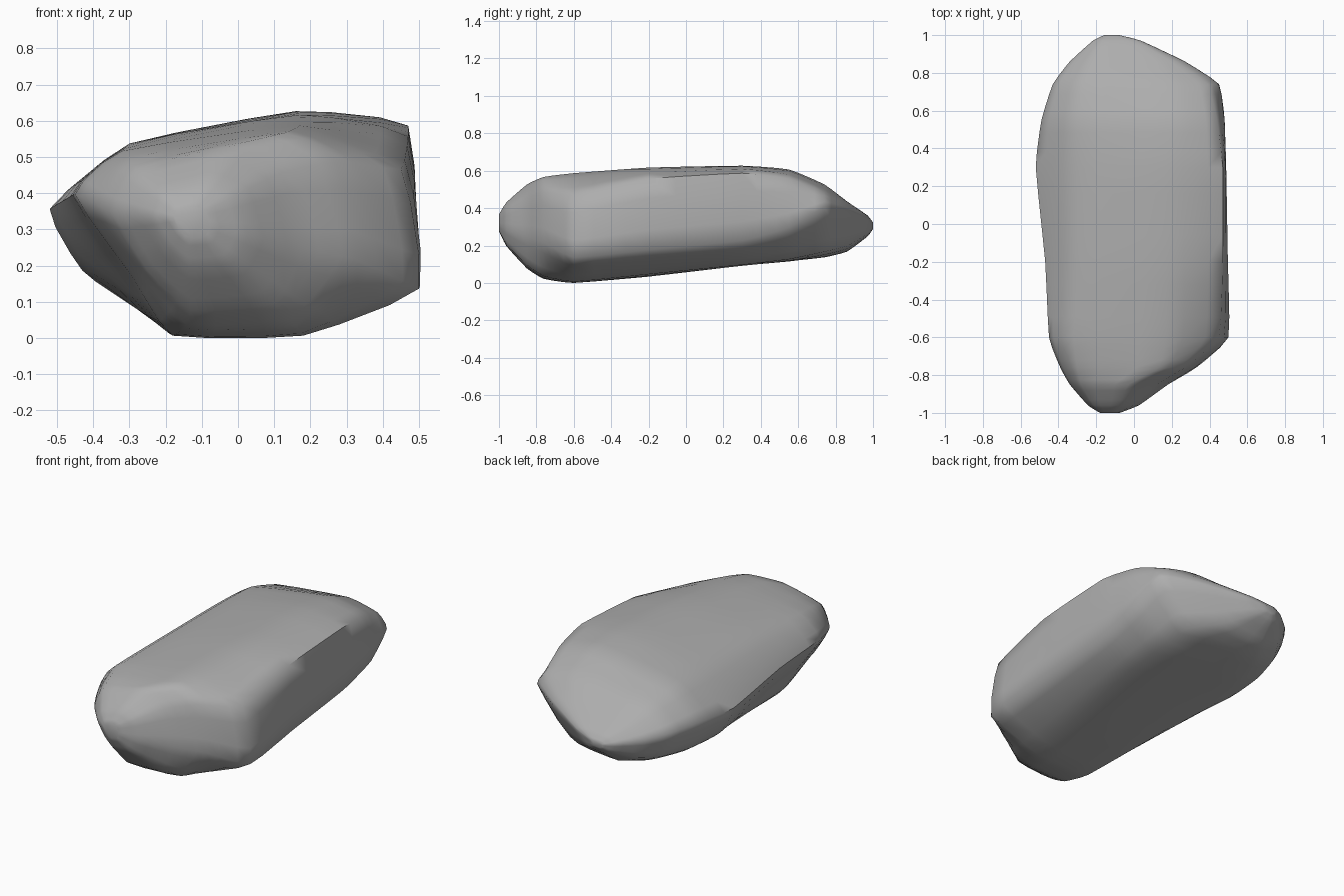
import bpy, bmesh, math
from mathutils import Vector

cube = bpy.data.objects.get("Cube")
if cube:
    bpy.data.objects.remove(cube, do_unlink=True)

# Cross-sections along the boulder: y, then (x, z) corners running
# left ridge, top, right wall, underside, undercut
SECTIONS = [
    (-.85, (-.34, .35), (-.28, .47), (-.03, .53), (.12, .46), (.18, .25), (.1, .1), (-.13, .08), (-.25, .19)),
    (-.76, (-.39, .37), (-.3, .5), (.13, .57), (.27, .49), (.33, .22), (.16, .04), (-.15, .03), (-.28, .2)),
    (-.6, (-.45, .4), (-.32, .52), (.17, .59), (.45, .47), (.5, .14), (.18, .01), (-.18, .01), (-.29, .17)),
    (-.2, (-.47, .39), (-.3, .54), (.17, .62), (.47, .56), (.49, .18), (.22, .05), (-.22, .04), (-.33, .17)),
    (.3, (-.52, .36), (-.3, .54), (.16, .63), (.47, .59), (.48, .23), (.27, .1), (-.28, .1), (-.43, .19)),
    (.55, (-.49, .37), (-.3, .53), (.2, .61), (.44, .56), (.48, .3), (.27, .13), (-.26, .12), (-.41, .19)),
    (.74, (-.43, .36), (-.27, .48), (.2, .53), (.39, .49), (.45, .41), (.25, .17), (-.21, .14), (-.36, .2)),
    (.86, (-.34, .34), (-.22, .42), (.12, .44), (.22, .43), (.27, .39), (.1, .2), (-.16, .17), (-.29, .22)),
]
FRONT_TIP = Vector((-.14, -1, .33))
BACK_TIP = Vector((-.13, 1, .31))
STEPS = 3
TENSION = .2


def shrink(ring, tip, y, factor):
    """Copy a ring, scaled towards an end tip and moved to y."""
    out = [tip.lerp(p, factor) for p in ring]
    for p in out:
        p.y = y
    return out


def spline(a, b, c, d, t):
    """Point between b and c on a tightened cardinal curve."""
    m, n = (c - a) * TENSION, (d - b) * TENSION
    s, q = t * t, t * t * t
    return b * (2*q - 3*s + 1) + m * (q - 2*s + t) + c * (3*s - 2*q) + n * (q - s)


def refine_ring(ring):
    n = len(ring)
    return [spline(ring[i - 1], ring[i], ring[(i + 1) % n], ring[(i + 2) % n], k / STEPS)
            for i in range(n) for k in range(STEPS)]


def refine_length(rings):
    last = len(rings) - 1
    out = []
    for i in range(last):
        group = [rings[max(0, min(last, i + o))] for o in (-1, 0, 1, 2)]
        for k in range(STEPS):
            out.append([spline(*points, k / STEPS) for points in zip(*group)])
    return out + [rings[last]]


# Body rings with blunt, narrowing ends
rings = [[Vector((x, y, z)) for x, z in pts] for y, *pts in SECTIONS]
front = [shrink(rings[0], FRONT_TIP, y, f) for y, f in ((-1, .2), (-.96, .52))]
back = [shrink(rings[-1], BACK_TIP, y, f) for y, f in ((.97, .42), (1, .13))]
rings = refine_length([refine_ring(r) for r in front + rings + back])

# Skin the rings and close both ends
bm = bmesh.new()
loops = [[bm.verts.new(p) for p in ring] for ring in rings]
for a, b in zip(loops, loops[1:]):
    for i in range(len(a)):
        j = (i + 1) % len(a)
        bm.faces.new((a[i], a[j], b[j], b[i]))
bm.faces.new(loops[0])
bm.faces.new(loops[-1])
bmesh.ops.recalc_face_normals(bm, faces=bm.faces)

# Rest the lowest point on the ground
lowest = min(v.co.z for v in bm.verts)
bmesh.ops.translate(bm, verts=bm.verts, vec=(0, 0, -lowest))
mesh = bpy.data.meshes.new("boulder")
bm.to_mesh(mesh)
bm.free()
boulder = bpy.data.objects.new("boulder", mesh)
bpy.context.collection.objects.link(boulder)

# Plain grey stone
stone = bpy.data.materials.new("grey_stone")
stone.use_nodes = True
grey = (.42, .42, .42, 1)
stone.diffuse_color = grey
stone.node_tree.nodes["Principled BSDF"].inputs["Base Color"].default_value = grey
mesh.materials.append(stone)

bpy.context.view_layer.objects.active = boulder
boulder.select_set(True)
bpy.ops.object.shade_smooth_by_angle(angle=math.radians(60))
